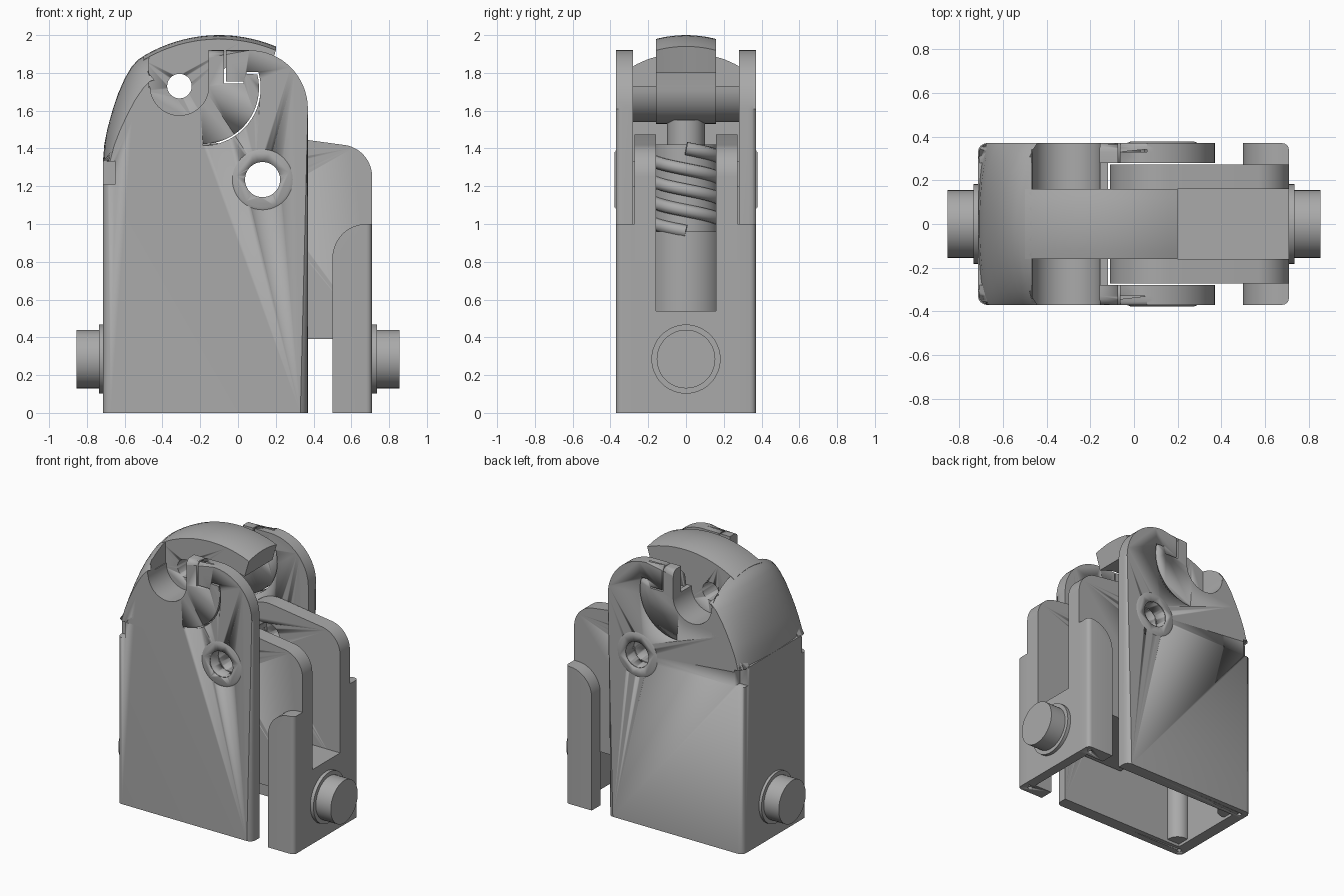
import bpy, bmesh
from math import sin, cos, pi, radians, sqrt, hypot

if "Cube" in bpy.data.objects:
    bpy.data.objects.remove(bpy.data.objects["Cube"], do_unlink=True)

grey = bpy.data.materials.new("plain grey")
grey.use_nodes = True
colour = (0.4, 0.4, 0.4, 1)
grey.diffuse_color = colour
grey.node_tree.nodes["Principled BSDF"].inputs["Base Color"].default_value = colour


def finish(name, bm):
    bmesh.ops.recalc_face_normals(bm, faces=bm.faces)
    mesh = bpy.data.meshes.new(name)
    bm.to_mesh(mesh)
    bm.free()
    mesh.shade_smooth()
    mesh.set_sharp_from_angle(angle=radians(32))
    mesh.materials.append(grey)
    ob = bpy.data.objects.new(name, mesh)
    bpy.context.collection.objects.link(ob)
    return ob


def loft(name, ys, outline, edge_rule=None, width=0.04):
    """Join xz outlines, one per y, into a closed solid; bevel chosen edges."""
    bm = bmesh.new()
    rings = []
    for y in ys:
        pts = outline(y) if callable(outline) else outline
        rings.append([bm.verts.new((x, y, z)) for x, z in pts])
    n = len(rings[0])
    for a, b in zip(rings, rings[1:]):
        for i in range(n):
            j = (i + 1) % n
            bm.faces.new((a[i], a[j], b[j], b[i]))
    bm.faces.new(rings[0])
    bm.faces.new(rings[-1])
    if edge_rule:
        edges = [e for e in bm.edges if edge_rule(*[v.co for v in e.verts])]
        bmesh.ops.bevel(bm, geom=edges, offset=width, segments=4,
                        profile=0.5, affect='EDGES', clamp_overlap=True)
    return finish(name, bm)


def arc(cx, cz, r, start, end, n=16):
    angles = [radians(start + (end - start) * i / n) for i in range(n + 1)]
    return [(cx + r * cos(a), cz + r * sin(a)) for a in angles]


def box_outline(x0, x1, z0, z1):
    return [(x0, z0), (x1, z0), (x1, z1), (x0, z1)]


def lathe(name, profile, location, along_x=False, n=48):
    """Spin (radius, height) pairs about z, or lay the result along x."""
    bm = bmesh.new()
    rings = []
    for r, h in profile:
        ring = []
        for i in range(n):
            a = 2 * pi * i / n
            co = (h, r * cos(a), r * sin(a)) if along_x else (r * cos(a), r * sin(a), h)
            ring.append(bm.verts.new(co))
        rings.append(ring)
    for a, b in zip(rings, rings[1:]):
        for i in range(n):
            bm.faces.new((a[i], a[(i + 1) % n], b[(i + 1) % n], b[i]))
    bm.faces.new(rings[0])
    bm.faces.new(rings[-1])
    ob = finish(name, bm)
    ob.location = location
    return ob


def cutter(ob):
    ob.hide_render = True
    ob.hide_viewport = True
    return ob


def cut(ob, *tools):
    for tool in tools:
        mod = ob.modifiers.new("cut", 'BOOLEAN')
        mod.operation = 'DIFFERENCE'
        mod.solver = 'EXACT'
        mod.object = tool


# Cutters: pivot hole, lever hole, slits, corner notches
PX, PZ = 0.13, 1.235
HX, HZ = -0.31, 1.73
FULL = (-0.6, 0.6)
pivot_hole = cutter(loft("pivot_hole_cutter", FULL, arc(PX, PZ, 0.093, 0, 352.5, 47)))
lever_hole = cutter(loft("lever_hole_cutter", FULL, arc(HX, HZ, 0.065, 0, 352.5, 47)))
corner_slit = cutter(loft("corner_slit_cutter", FULL, [
    (-0.074, 1.95), (-0.074, 1.745), (0.03, 1.745), (0.03, 1.755),
    (-0.064, 1.755), (-0.064, 1.95)]))
arc_slit = cutter(loft("arc_slit_cutter", FULL,
                       [(0.045, 1.805)] + arc(-0.185, 1.72, 0.305, 16, -90, 24)
                       + arc(-0.185, 1.72, 0.296, -90, 14, 24) + [(0.045, 1.795)]))

# Side plates with a U slot and rounded far corner
plate_outline = ([(-0.715, 0), (0.37, 0)] + arc(0.06, 1.61, 0.31, 0, 90)
                 + [(-0.157, 1.92)] + arc(HX, HZ, 0.155, 0, -180, 24)
                 + [(-0.47, 1.66), (-0.56, 1.55), (-0.66, 1.40), (-0.715, 1.33)])


def outer_rim(a, b):
    slot = all(-0.48 < v.x < -0.15 and v.z > 1.57 for v in (a, b))
    return abs(a.y) > 0.36 and abs(b.y) > 0.36 and a.z + b.z > 0.01 and not slot


for side, s in (("front", -1), ("back", 1)):
    plate = loft(side + "_side_plate", (s * 0.28, s * 0.37), plate_outline, outer_rim)
    notch = cutter(loft(side + "_notch_cutter", (s * 0.31, s * 0.5),
                        box_outline(-0.8, -0.65, 1.21, 1.335)))
    screw = cutter(lathe(side + "_screw_cutter", [(0.015, -0.1), (0.015, 0.1)],
                         (-0.66, s * 0.315, 0), n=16))
    cut(plate, pivot_hole, corner_slit, arc_slit, notch, screw)

    # Shallow raised disc around the pivot
    disc = loft(side + "_pivot_disc", (s * 0.372, s * 0.378),
                lambda y: arc(PX, PZ, 0.16 if abs(y) < 0.375 else 0.145, 0, 352.5, 47))
    cut(disc, pivot_hole)

    # Half-round saddle under the lever hub, and screw column
    loft(side + "_saddle", (s * 0.16, s * 0.285),
         arc(HX, HZ, 0.19, 0, -180, 24) + arc(HX, HZ, 0.155, -180, 0, 24))
    lathe(side + "_screw_column", [(0.08, 0.02), (0.08, 1.2)], (-0.61, s * 0.27, 0))

loft("end_wall", (-0.3, 0.3), box_outline(-0.715, -0.63, 0, 1.34))


# Crowned hood and lever band share one top arc
def top(x):
    return 1.22 + sqrt(0.78 ** 2 - (x + 0.1) ** 2)


def crown(y):
    return 1 - sqrt(1 - (y / 0.4) ** 2)


hood_curve = [(-0.715, 1.33), (-0.708, 1.42), (-0.69, 1.51), (-0.665, 1.60),
              (-0.635, 1.69), (-0.60, 1.77), (-0.565, 1.83), (-0.53, 1.87), (-0.47, top(-0.47))]


def hood_outline(y):
    pts = []
    for i, (x, z) in enumerate(hood_curve):
        drop = crown(y) * (0.06 + 0.19 * i / 8)
        p, q = hood_curve[max(i - 1, 0)], hood_curve[min(i + 1, 8)]
        dx, dz = q[0] - p[0], q[1] - p[1]
        length = hypot(dx, dz)
        nx, nz = dz / length, -dx / length
        if i == 0:
            nx, nz = 1, 0
        if i == 8:
            nx, nz = 0, -1
        pts.append((x + nx * drop, z + nz * drop))
    return pts + [(-0.47, 1.33)]


loft("hood", [0.37 * sin(pi / 2 * i / 8) for i in range(-8, 9)], hood_outline)


# Lever with hub and curved band
def lever_outline(y):
    xs = [-0.5 + 0.7 * i / 16 for i in range(17)]
    band = [(x, top(x) - 0.25 * crown(y)) for x in xs]
    under = [(0.165, 1.80), (0.05, 1.835), (-0.05, 1.84), (-0.10, 1.80)]
    return band + under + arc(HX, HZ, 0.2, 0, -180, 24)


lever = loft("lever", [0.04 * i for i in range(-4, 5)], lever_outline)
cut(lever, lever_hole)

# Inner bracket plates, turning on the pivot
bracket_outline = ([(-0.11, 0.39), (0.71, 0.39)] + arc(0.54, 1.25, 0.17, 0, 80)
                   + arc(PX, PZ, 0.24, 80, 180))
flange_outline = [(0.5, 0), (0.71, 0), (0.71, 1.0)] + arc(0.68, 0.82, 0.18, 90, 180)


def flange_corner(a, b):
    return (abs(a.y) > 0.36 and abs(b.y) > 0.36 and a.x + b.x > 1.4)


for side, s in (("front", -1), ("back", 1)):
    arm = loft(side + "_bracket_arm", (s * 0.16, s * 0.272), bracket_outline)
    cut(arm, pivot_hole)
    flange = loft(side + "_bracket_flange", (s * 0.27, s * 0.37), flange_outline,
                  flange_corner, 0.05)
    hole = cutter(lathe(side + "_flange_cutter", [(0.015, -0.1), (0.015, 0.1)],
                        (0.65, s * 0.315, 0), n=16))
    cut(flange, hole)

loft("bracket_end_wall", (-0.28, 0.28), box_outline(0.64, 0.71, 0, 0.54))
loft("bracket_floor", (-0.165, 0.165), box_outline(0.0, 0.70, 0.39, 0.54))

# Round end studs with collars
for side, s in (("left", 1), ("right", -1)):
    lathe(side + "_end_stud", [(0.183, s * 0.70), (0.183, s * 0.735), (0.155, s * 0.735),
                               (0.155, s * 0.855)], (0, 0, 0.285), True)

# Worm gear inside the body
WX = -0.3
lathe("worm_core", [(0.2, 0.45), (0.2, 0.96), (0.175, 0.96), (0.175, 1.42),
                    (0.1, 1.42), (0.1, 1.55)], (WX, 0, 0))
threads = bpy.data.curves.new("worm_thread", 'CURVE')
threads.dimensions = '3D'
threads.bevel_depth = 0.035
threads.bevel_resolution = 2
threads.use_fill_caps = True
for start in (0, pi):
    spline = threads.splines.new('POLY')
    spline.points.add(80)
    for i, p in enumerate(spline.points):
        a = start - 4 * pi * i / 80
        p.co = (WX + 0.175 * cos(a), 0.175 * sin(a), 0.96 + 0.44 * i / 80, 1)
threads.materials.append(grey)
bpy.context.collection.objects.link(bpy.data.objects.new("worm_thread", threads))
